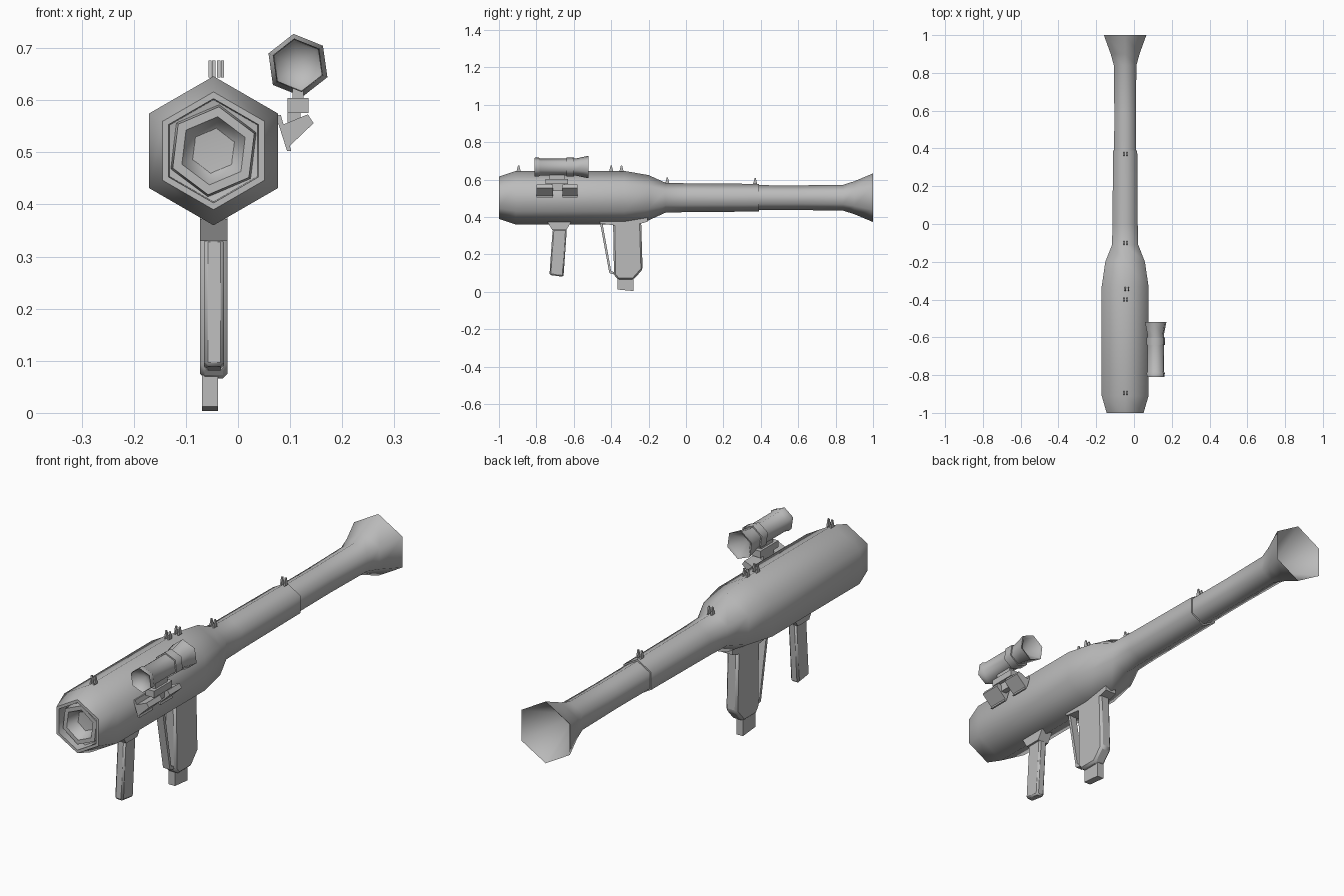
import bpy, bmesh, math
from mathutils import Vector

if "Cube" in bpy.data.objects:
    bpy.data.objects.remove(bpy.data.objects["Cube"])

grey = bpy.data.materials.new("grey metal")
grey.diffuse_color = (0.5, 0.5, 0.5, 1)
grey.use_nodes = True
grey.node_tree.nodes["Principled BSDF"].inputs["Base Color"].default_value = grey.diffuse_color
AX, AZ = -0.047, 0.503          # tube axis


def finish(name, bm, angle):
    bmesh.ops.remove_doubles(bm, verts=bm.verts, dist=1e-5)
    bmesh.ops.recalc_face_normals(bm, faces=bm.faces)
    me = bpy.data.meshes.new(name)
    bm.to_mesh(me)
    bm.free()
    me.materials.append(grey)
    me.shade_smooth()
    me.set_sharp_from_angle(angle=math.radians(angle))
    ob = bpy.data.objects.new(name, me)
    bpy.context.collection.objects.link(ob)
    return ob


def lathe(name, profile, x, z, turn=0, sides=6, angle=62):
    """Spin (y, radius) points round an axis along y."""
    bm = bmesh.new()
    rings = []
    for y, r in profile:
        ring = []
        for i in range(sides):
            a = math.radians(90 + turn) + math.tau * i / sides
            ring.append(bm.verts.new((x + r * math.cos(a), y, z + r * math.sin(a))))
        rings.append(ring)
    for a, b in zip(rings, rings[1:]):
        for i in range(sides):
            j = (i + 1) % sides
            bm.faces.new((a[i], a[j], b[j], b[i]))
    bmesh.ops.dissolve_degenerate(bm, dist=1e-5, edges=bm.edges)
    return finish(name, bm, angle)


def extrude(name, outline, lo, hi, axis="x", bevel=0, angle=30):
    """Extrude a (y, z) outline along x, or an (x, z) outline along y."""
    bm = bmesh.new()
    if axis == "x":
        pts = [(lo, u, v) for u, v in outline]
        step = Vector((hi - lo, 0, 0))
    else:
        pts = [(u, lo, v) for u, v in outline]
        step = Vector((0, hi - lo, 0))
    face = bm.faces.new([bm.verts.new(p) for p in pts])
    out = bmesh.ops.extrude_face_region(bm, geom=[face])["geom"]
    bmesh.ops.translate(bm, vec=step, verts=[g for g in out if isinstance(g, bmesh.types.BMVert)])
    ob = finish(name, bm, angle)
    if bevel:
        mod = ob.modifiers.new("bevel", "BEVEL")
        mod.width, mod.segments = bevel, 1
    return ob


def box(name, x0, x1, y0, y1, z0, z1, bevel=0):
    return extrude(name, [(y0, z0), (y1, z0), (y1, z1), (y0, z1)], x0, x1, bevel=bevel)


# Main tube: front rim, fat body, narrow neck
lathe("main_body", [(-0.93, 0.0), (-0.95, 0.098), (-1, 0.1), (-1, 0.113), (-0.91, 0.143),
                    (-0.33, 0.143), (-0.2, 0.121), (-0.11, 0.08), (0.0, 0.077),
                    (0.39, 0.074), (0.39, 0.06)], AX, AZ)
# Turned ring with a deep conical bore
lathe("muzzle_ring", [(-0.94, 0.09), (-0.985, 0.085), (-0.985, 0.066), (-0.85, 0.0)],
      AX, AZ, turn=-7)
# Rear pipe with flared, hollow end
lathe("rear_flare", [(0.37, 0.067), (0.6, 0.066), (0.84, 0.069), (0.9, 0.088), (1, 0.13),
                     (0.995, 0.124), (0.8, 0.0)], AX, AZ)

# Paired sight spikes along the top
for n, (y, z, shift) in enumerate([(-0.895, 0.644, 0), (-0.4, 0.644, 0), (-0.345, 0.644, 0.007),
                                   (-0.1, 0.58, 0), (0.37, 0.576, 0)]):
    for side in (-0.0535, -0.037):
        x = side + shift
        extrude("sight_spike_%d" % n, [(y - 0.011, z), (y + 0.011, z), (y + 0.003, z + 0.032),
                                       (y - 0.003, z + 0.032)], x - 0.003, x + 0.003)

# Front grip with tapered collar
extrude("front_grip_collar", [(-0.715, 0.33), (-0.64, 0.33), (-0.615, 0.372), (-0.74, 0.372)],
        -0.073, -0.02)
extrude("front_grip", [(-0.73, 0.09), (-0.655, 0.08), (-0.637, 0.335), (-0.713, 0.335)],
        -0.065, -0.027, bevel=0.007)

# Trigger grip: mounting wedge, handle, magazine stub and guard
extrude("trigger_mount", [(-0.46, 0.365), (-0.38, 0.355), (-0.24, 0.365), (-0.205, 0.375),
                          (-0.205, 0.41), (-0.46, 0.385)], -0.073, -0.02)
extrude("trigger_grip", [(-0.39, 0.38), (-0.385, 0.09), (-0.365, 0.066), (-0.28, 0.066),
                         (-0.232, 0.12), (-0.24, 0.38)], -0.073, -0.02, bevel=0.009)
extrude("magazine_stub", [(-0.365, 0.012), (-0.28, 0.004), (-0.28, 0.08), (-0.365, 0.08)],
        -0.069, -0.038)
extrude("trigger_guard", [(-0.46, 0.37), (-0.41, 0.1), (-0.375, 0.09), (-0.375, 0.102),
                          (-0.4, 0.11), (-0.447, 0.37)], -0.062, -0.03)

# Scope: hollow front, tube, clamp band, flared eyepiece
SX, SZ = 0.115, 0.667
lathe("scope_tube", [(-0.775, 0.0), (-0.8, 0.044), (-0.81, 0.05), (-0.79, 0.052), (-0.78, 0.046),
                     (-0.59, 0.046), (-0.52, 0.061), (-0.525, 0.05), (-0.58, 0.0)],
      SX, SZ, turn=8)
lathe("scope_band", [(-0.64, 0.044), (-0.64, 0.052), (-0.6, 0.052), (-0.6, 0.044)],
      SX, SZ, turn=8)

# Scope mount: post, base, hinge bar and two pairs of side brackets
box("scope_post", 0.105, 0.126, -0.73, -0.65, 0.59, 0.64)
box("scope_base", 0.095, 0.135, -0.75, -0.63, 0.576, 0.604)
box("hinge_bar", 0.095, 0.12, -0.72, -0.65, 0.54, 0.58)
for n, (y0, y1) in enumerate([(-0.8, -0.71), (-0.66, -0.58)]):
    extrude("bracket_plate_%d" % n, [(0.072, 0.572), (0.082, 0.572), (0.102, 0.503), (0.094, 0.503)],
            y0, y1, axis="y")
    extrude("bracket_arm_%d" % n, [(0.086, 0.553), (0.134, 0.573), (0.145, 0.556), (0.099, 0.512)],
            y0, y1, axis="y")
